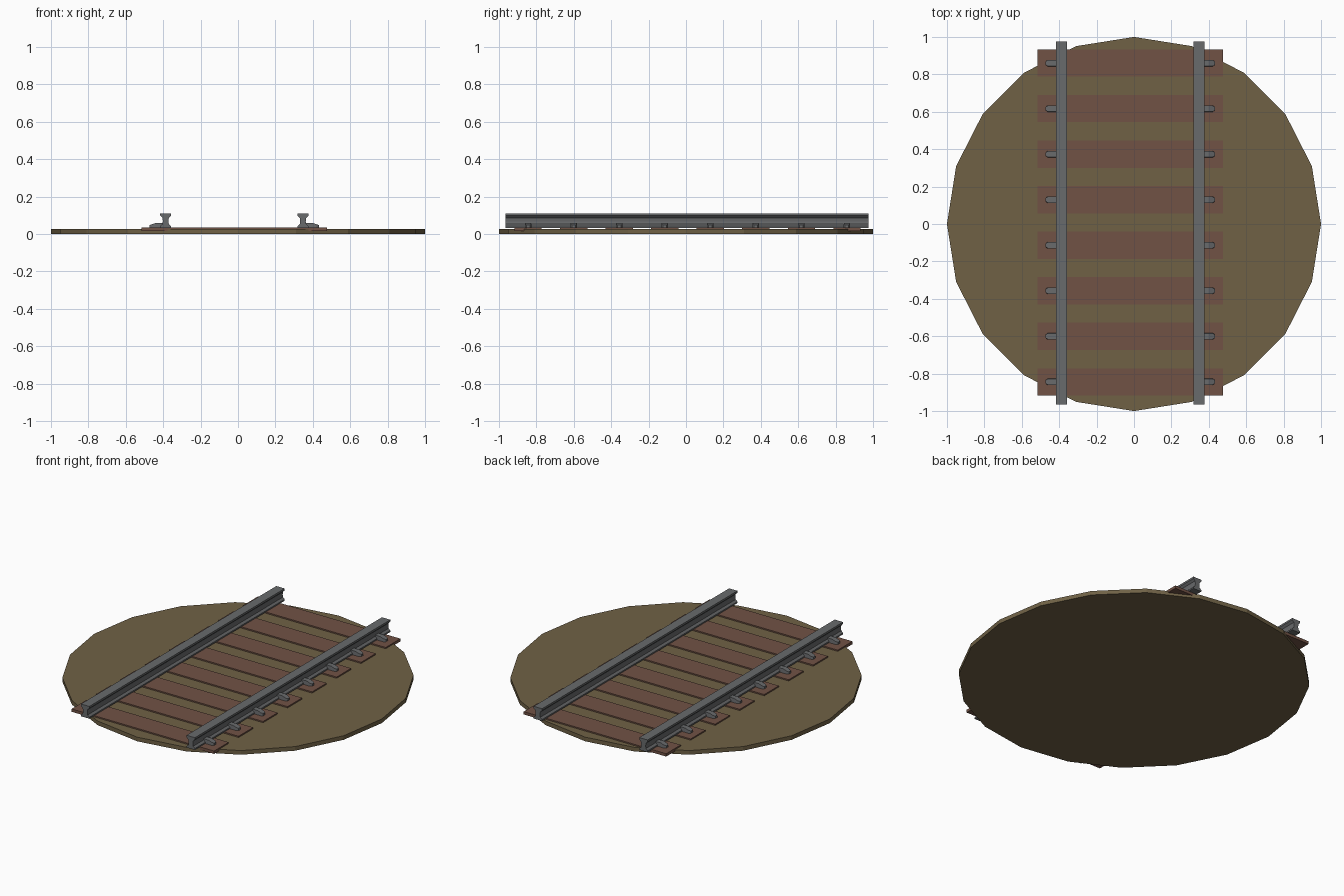
import bpy, bmesh, math

if "Cube" in bpy.data.objects:
    bpy.data.objects.remove(bpy.data.objects["Cube"])

AXIS_X = -0.02                                   # centre line of the track
ROWS = [0.86 - 0.2434 * i for i in range(8)]     # sleeper positions along y


def material(name, rgb):
    m = bpy.data.materials.new(name)
    m.diffuse_color = (*rgb, 1)
    m.use_nodes = True
    m.node_tree.nodes["Principled BSDF"].inputs["Base Color"].default_value = m.diffuse_color
    return m


earth = material("earth", (0.16, 0.12, 0.06))
wood = material("wood", (0.165, 0.085, 0.06))
steel = material("steel", (0.14, 0.145, 0.15))


def finish(name, bm, mat):
    bmesh.ops.recalc_face_normals(bm, faces=bm.faces)
    mesh = bpy.data.meshes.new(name)
    bm.to_mesh(mesh)
    bm.free()
    mesh.materials.append(mat)
    ob = bpy.data.objects.new(name, mesh)
    bpy.context.collection.objects.link(ob)
    return ob


def loft(name, rings, mat):
    """Skin closed rings of points and cap both ends."""
    bm = bmesh.new()
    loops = [[bm.verts.new(p) for p in r] for r in rings]
    n = len(loops[0])
    for a, b in zip(loops, loops[1:]):
        for i in range(n):
            j = (i + 1) % n
            bm.faces.new((a[i], a[j], b[j], b[i]))
    bm.faces.new(loops[0])
    bm.faces.new(loops[-1])
    return finish(name, bm, mat)


# Round ground plate, 20 sides
def circle(z):
    return [(math.cos(i * math.pi / 10), math.sin(i * math.pi / 10), z) for i in range(20)]


loft("ground_plate", [circle(0), circle(0.026)], earth)

# Wooden sleepers
for y in ROWS:
    bm = bmesh.new()
    bmesh.ops.create_cube(bm, size=1)
    bmesh.ops.scale(bm, vec=(0.99, 0.145, 0.018), verts=bm.verts)
    finish("sleeper", bm, wood).location = (AXIS_X, y, 0.025)

# Steel rails: half profile mirrored into a waisted section
half = [(0.029, 0.033), (0.029, 0.042), (0.017, 0.053), (0.015, 0.068),
        (0.017, 0.086), (0.029, 0.098), (0.029, 0.110)]
section = half + [(-x, z) for x, z in reversed(half)]
for side in (-1, 1):
    rail_x = AXIS_X + side * 0.367
    loft("rail", [[(rail_x + x, y, z) for x, z in section] for y in (-0.965, 0.975)], steel)

# Rail clips: tapered noses holding each rail foot from outside
stations = [(0.365, 0.018, 0.06), (0.418, 0.018, 0.06),
            (0.440, 0.018, 0.052), (0.452, 0.010, 0.048)]
for y in ROWS:
    for side in (-1, 1):
        rings = [[(AXIS_X + side * x, y - w, 0.033), (AXIS_X + side * x, y + w, 0.033),
                  (AXIS_X + side * x, y + w * 0.9, z), (AXIS_X + side * x, y - w * 0.9, z)]
                 for x, w, z in stations]
        loft("rail_clip", rings, steel)
